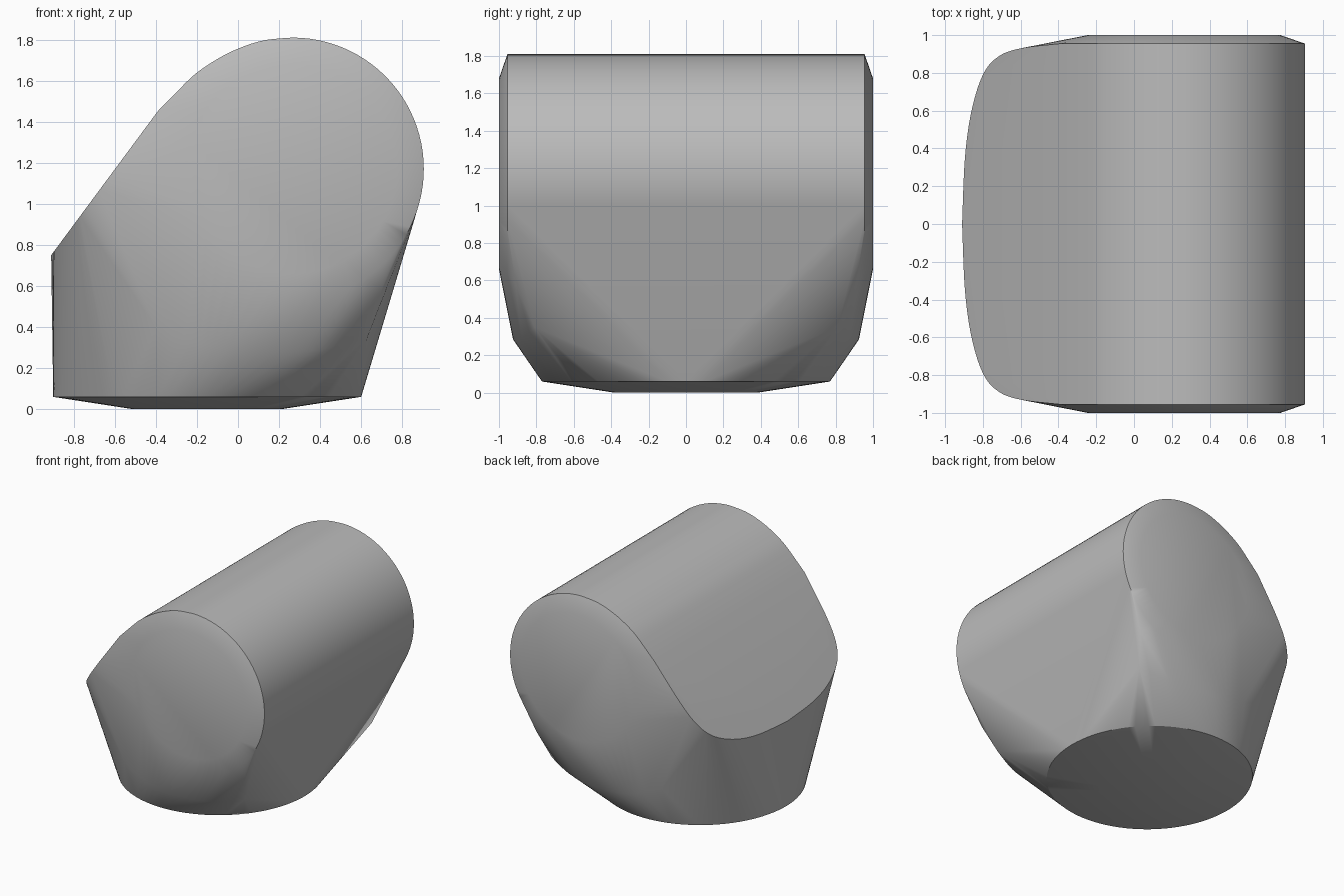
import bpy
import bmesh
from math import cos, sin, pi
from mathutils import Vector
from mathutils.geometry import interpolate_bezier

cube = bpy.data.objects.get("Cube")
if cube:
    bpy.data.objects.remove(cube)

grey = bpy.data.materials.new("matte_grey")
grey.use_nodes = True
colour = (0.5, 0.5, 0.5, 1)
grey.diffuse_color = colour
bsdf = grey.node_tree.nodes["Principled BSDF"]
bsdf.inputs["Base Color"].default_value = colour
bsdf.inputs["Roughness"].default_value = 0.8

CX, CZ, R = 0.265, 1.17, 0.64


def arc(radius, start, end, steps, y):
    angles = [start + (end - start) * i / steps for i in range(steps + 1)]
    return [Vector((CX + radius * cos(a), y, CZ + radius * sin(a))) for a in angles]


def disc(cx, rx, ry, z, steps=96):
    return [Vector((cx + rx * cos(2 * pi * i / steps), ry * sin(2 * pi * i / steps), z))
            for i in range(steps)]


def curve(points, y_sign, steps=8):
    # smooth path through a few control points
    pts = [Vector((x, y * y_sign, z)) for x, y, z in points]
    path = []
    for i in range(len(pts) - 1):
        a, b = pts[i], pts[i + 1]
        ta = (b - pts[max(i - 1, 0)]) / 6
        tb = (pts[min(i + 2, len(pts) - 1)] - a) / 6
        path += interpolate_bezier(a, a + ta, b - tb, b, steps)
    return path


# base: flat foot and its wider rim
points = disc(-0.15, 0.36, 0.38, 0) + disc(-0.15, 0.75, 0.77, 0.06)

# slanted left shoulder, given as x and y on the sloping plane
shoulder = [(x, y, 0.75 + 1.35 * (x + 0.91)) for x, y in
            [(-0.91, 0), (-0.895, 0.35), (-0.86, 0.6), (-0.8, 0.79),
             (-0.72, 0.885), (-0.6, 0.93), (-0.39, 0.955)]]

# rounded top of the barrel, from the slant to the crown
crown = [(-0.39, 0.955, 1.443), (-0.234, 0.955, 1.61), (-0.11, 0.955, 1.70),
         (0.01, 0.955, 1.76), (0.13, 0.955, 1.797), (0.265, 0.955, 1.81)]

# lower bulge of each end and the corner of the right flank
bulge = [(0.70, 0.91, 0.58), (0.63, 0.81, 0.35), (0.4, 0.88, 0.29),
         (0.1, 0.92, 0.28), (-0.15, 0.92, 0.31), (-0.4, 0.88, 0.4)]

for side in (-1, 1):
    points += arc(R, -pi * 0.75, pi / 2, 60, 0.955 * side)
    points += arc(0.51, 0, 2 * pi, 72, side)
    points += curve(shoulder, side) + curve(crown, side)
    points += curve(bulge[:2], side, 3) + curve(bulge[1:], side)

# wrap the sections in one convex skin
bm = bmesh.new()
for p in points:
    bm.verts.new(p)
bmesh.ops.remove_doubles(bm, verts=bm.verts[:], dist=0.0005)
hull = bmesh.ops.convex_hull(bm, input=bm.verts[:])
spare = {g for g in hull["geom_interior"] + hull["geom_unused"]
         if isinstance(g, bmesh.types.BMVert)}
bmesh.ops.delete(bm, geom=list(spare), context="VERTS")
bmesh.ops.recalc_face_normals(bm, faces=bm.faces[:])

mesh = bpy.data.meshes.new("faceted_body")
bm.to_mesh(mesh)
bm.free()
body = bpy.data.objects.new("faceted_body", mesh)
bpy.context.collection.objects.link(body)
mesh.materials.append(grey)
bpy.ops.object.select_all(action="DESELECT")
body.select_set(True)
bpy.context.view_layer.objects.active = body
bpy.ops.object.shade_smooth_by_angle(angle=pi / 6)
